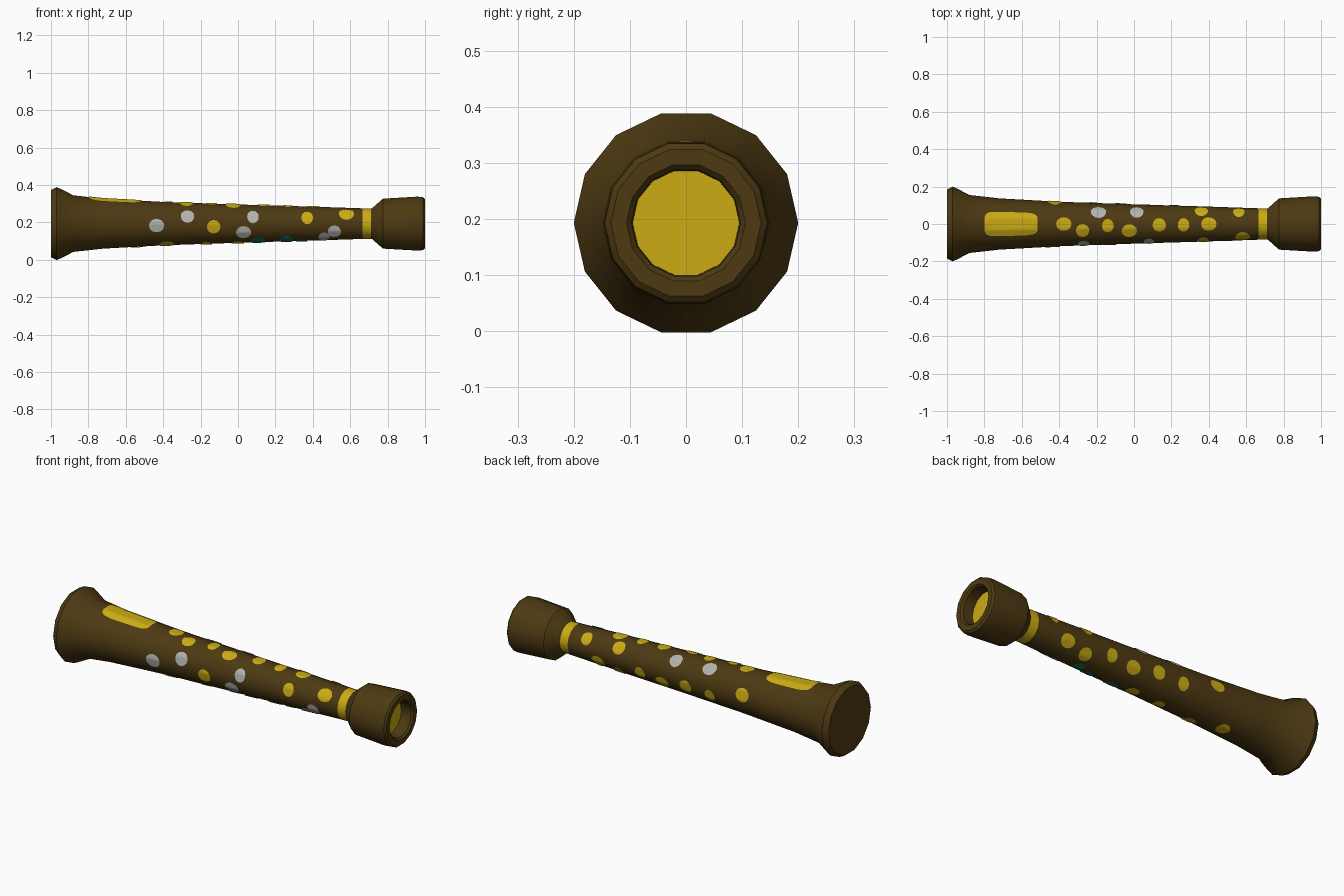
import bpy, bmesh, math
from mathutils import Vector

if "Cube" in bpy.data.objects:
    bpy.data.objects.remove(bpy.data.objects["Cube"])

SIDES = 14
STEP = 2 * math.pi / SIDES
AXIS_Z = 0.193


def material(name, rgb):
    m = bpy.data.materials.new(name)
    m.diffuse_color = (*rgb, 1)
    m.use_nodes = True
    m.node_tree.nodes["Principled BSDF"].inputs["Base Color"].default_value = m.diffuse_color
    return m


BROWN = material("dark brown", (0.075, 0.042, 0.006))
YELLOW = material("yellow", (0.6, 0.41, 0.007))
GREY = material("pale grey", (0.45, 0.45, 0.43))
TEAL = material("teal", (0.01, 0.16, 0.16))

# Outline along the tube: position, radius
TUBE = [(-1, 0.184), (-0.97, 0.2), (-0.945, 0.189), (-0.88, 0.155), (-0.72, 0.137),
        (-0.4, 0.119), (0, 0.105), (0.4, 0.093), (0.665, 0.084), (0.715, 0.083)]
EYEPIECE = [(0.715, 0.083), (0.775, 0.137), (0.96, 0.148), (0.99, 0.145), (1, 0.134),
            (1, 0.106), (0.99, 0.097), (0.93, 0.095)]


def radius(x):
    for (x0, r0), (x1, r1) in zip(TUBE, TUBE[1:]):
        if x <= x1:
            return r0 + (r1 - r0) * (x - x0) / (x1 - x0)
    return TUBE[-1][1]


def point(x, r, a):
    """a = 0 is the top, positive turns to the front."""
    return Vector((x, -r * math.sin(a), AXIS_Z + r * math.cos(a)))


def on_surface(x, a, lift=0.0035):
    """Point just above the flat sides of the tube."""
    off = (a + STEP / 2) % STEP - STEP / 2
    return point(x, radius(x) * math.cos(STEP / 2) / math.cos(off) + lift, a)


def finish(bm, name, mats, smooth=True):
    bmesh.ops.recalc_face_normals(bm, faces=bm.faces)
    me = bpy.data.meshes.new(name)
    bm.to_mesh(me)
    bm.free()
    for m in mats:
        me.materials.append(m)
    ob = bpy.data.objects.new(name, me)
    bpy.context.collection.objects.link(ob)
    if smooth:
        bpy.context.view_layer.objects.active = ob
        ob.select_set(True)
        bpy.ops.object.shade_smooth_by_angle(angle=math.radians(35))
        ob.select_set(False)
    return ob


def lathe(name, profile, mats, cap_start=False, cap_end=False):
    bm = bmesh.new()
    rings = [[bm.verts.new(point(x, r, (i + 0.5) * STEP)) for i in range(SIDES)]
             for x, r in profile]
    for a, b in zip(rings, rings[1:]):
        for i in range(SIDES):
            j = (i + 1) % SIDES
            f = bm.faces.new((a[i], a[j], b[j], b[i]))
            # yellow band beside the eyepiece
            if len(mats) > 1 and f.calc_center_median().x > 0.665:
                f.material_index = 1
    if cap_start:
        bm.faces.new(rings[0])
    if cap_end:
        bm.faces.new(rings[-1]).material_index = len(mats) - 1
    return finish(bm, name, mats)


def patch(name, mat, x, deg, half_len, half_width, power=1.0, rings=4, n=16):
    """Thin painted patch that follows the tube."""
    bm = bmesh.new()
    a0, da = math.radians(deg), half_width / radius(x)
    centre = bm.verts.new(on_surface(x, a0))
    prev = None
    for k in range(1, rings + 1):
        ring = []
        for i in range(n):
            t = 2 * math.pi * i / n
            c, s = math.cos(t), math.sin(t)
            u = math.copysign(abs(c) ** power, c) * k / rings
            v = math.copysign(abs(s) ** power, s) * k / rings
            ring.append(bm.verts.new(on_surface(x + half_len * u, a0 + da * v)))
        for i in range(n):
            j = (i + 1) % n
            if prev:
                bm.faces.new((prev[i], ring[i], ring[j], prev[j]))
            else:
                bm.faces.new((centre, ring[i], ring[j]))
        prev = ring
    ob = finish(bm, name, [mat])
    # face outward
    p = ob.data.polygons[0]
    if p.normal.dot(p.center - Vector((p.center.x, 0, AXIS_Z))) < 0:
        ob.data.flip_normals()


# Main tube with flared end, and hollow eyepiece
lathe("tube", TUBE, [BROWN, YELLOW], cap_start=True)
lathe("eyepiece", EYEPIECE, [BROWN])

# Lens recessed in the eyepiece
bm = bmesh.new()
bm.faces.new([bm.verts.new(point(0.931, 0.096, (i + 0.5) * STEP)) for i in range(SIDES)])
lens = finish(bm, "lens", [YELLOW], smooth=False)
if lens.data.polygons[0].normal.x < 0:
    lens.data.flip_normals()

# Long rounded panel on top of the flare
patch("top_panel", YELLOW, -0.657, 0, 0.142, 0.066, power=0.4, rings=10, n=40)

# Spots: position along the tube, angle from the top in degrees
SPOTS = {
    "yellow_spot": (YELLOW, [
        (-0.375, 0), (-0.275, 18), (-0.14, 5), (-0.025, 20), (0.135, 3), (0.265, 3), (0.4, 0),
        (-0.13, 99), (0.37, 70), (0.58, 53), (0.36, -48), (0.56, -48), (0.48, -118),
        (0.36, -136), (0.215, -108), (0.08, -117), (-0.07, -103), (-0.22, -107),
        (-0.425, -76), (0, 172), (-0.17, 168), (-0.38, 158), (-0.54, -172)]),
    "grey_spot": (GREY, [
        (-0.435, 95), (-0.27, 70), (0.08, 69), (0.03, 117), (0.515, 119), (0.46, 143),
        (-0.19, -35), (0.015, -38)]),
    "teal_spot": (TEAL, [(0.11, 155), (0.26, 153), (0.34, 172)]),
}
for name, (mat, places) in SPOTS.items():
    for k, (x, deg) in enumerate(places):
        patch(f"{name}_{k + 1}", mat, x, deg, 0.041 - 0.005 * (k % 3), 0.036)
